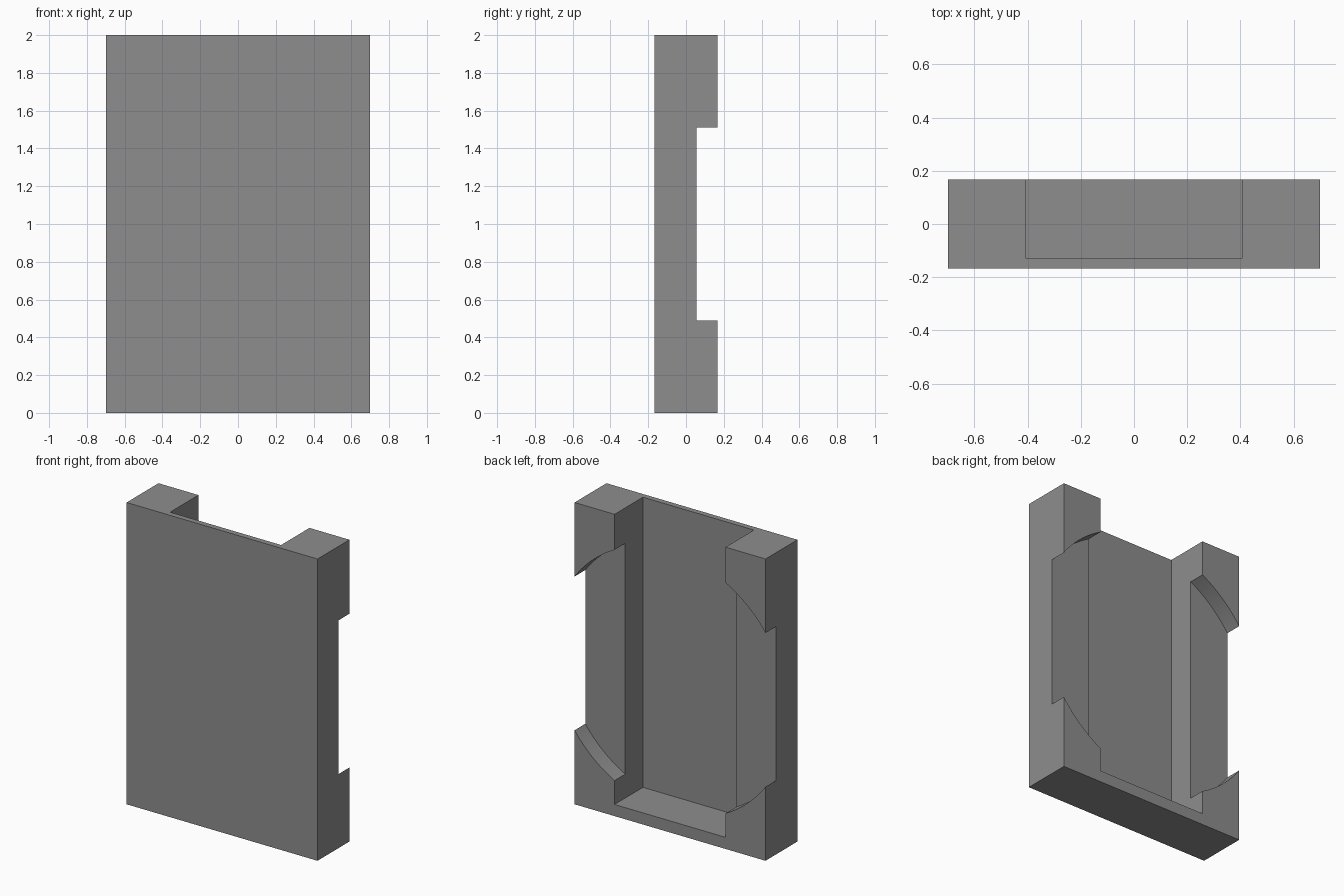
import bpy
import math

if "Cube" in bpy.data.objects:
    bpy.data.objects.remove(bpy.data.objects["Cube"])

W, D, H = 0.70, 0.167, 2.0        # half width, half depth, full height
BACK = 0.3                        # cutters run past the back face

grey = bpy.data.materials.new("grey")
grey.diffuse_color = (0.27, 0.27, 0.27, 1)
grey.use_nodes = True
grey.node_tree.nodes["Principled BSDF"].inputs["Base Color"].default_value = grey.diffuse_color


def box(name, lo, hi):
    bpy.ops.mesh.primitive_cube_add(size=1, location=[(a + b) / 2 for a, b in zip(lo, hi)])
    ob = bpy.context.object
    ob.name = name
    ob.scale = [b - a for a, b in zip(lo, hi)]
    bpy.ops.object.transform_apply(location=True, rotation=True, scale=True)
    ob.data.materials.append(grey)
    return ob


# Solid slab
tray = box("tray_body", (-W, -D, 0), (W, D, H))

# Rectangular channel, open at the top and back
channel = box("channel_cutter", (-0.407, -0.13, 0.077), (0.407, BACK, H + 0.2))

# Shallow round recess across both side rails
y0 = 0.055
bpy.ops.mesh.primitive_cylinder_add(vertices=128, radius=0.866, depth=BACK - y0,
                                    location=(0, (y0 + BACK) / 2, 1.0),
                                    rotation=(math.pi / 2, 0, 0))
recess = bpy.context.object
recess.name = "round_recess_cutter"
recess.data.materials.append(grey)

# Cut both pockets, then discard the cutters
bpy.context.view_layer.objects.active = tray
for cutter in (channel, recess):
    mod = tray.modifiers.new(cutter.name, 'BOOLEAN')
    mod.operation = 'DIFFERENCE'
    mod.solver = 'EXACT'
    mod.object = cutter
    bpy.ops.object.modifier_apply(modifier=mod.name)
    bpy.data.objects.remove(cutter)

# Smooth the curved walls, keep the edges sharp
bpy.ops.object.select_all(action='DESELECT')
tray.select_set(True)
bpy.ops.object.shade_smooth_by_angle(angle=math.radians(30))
